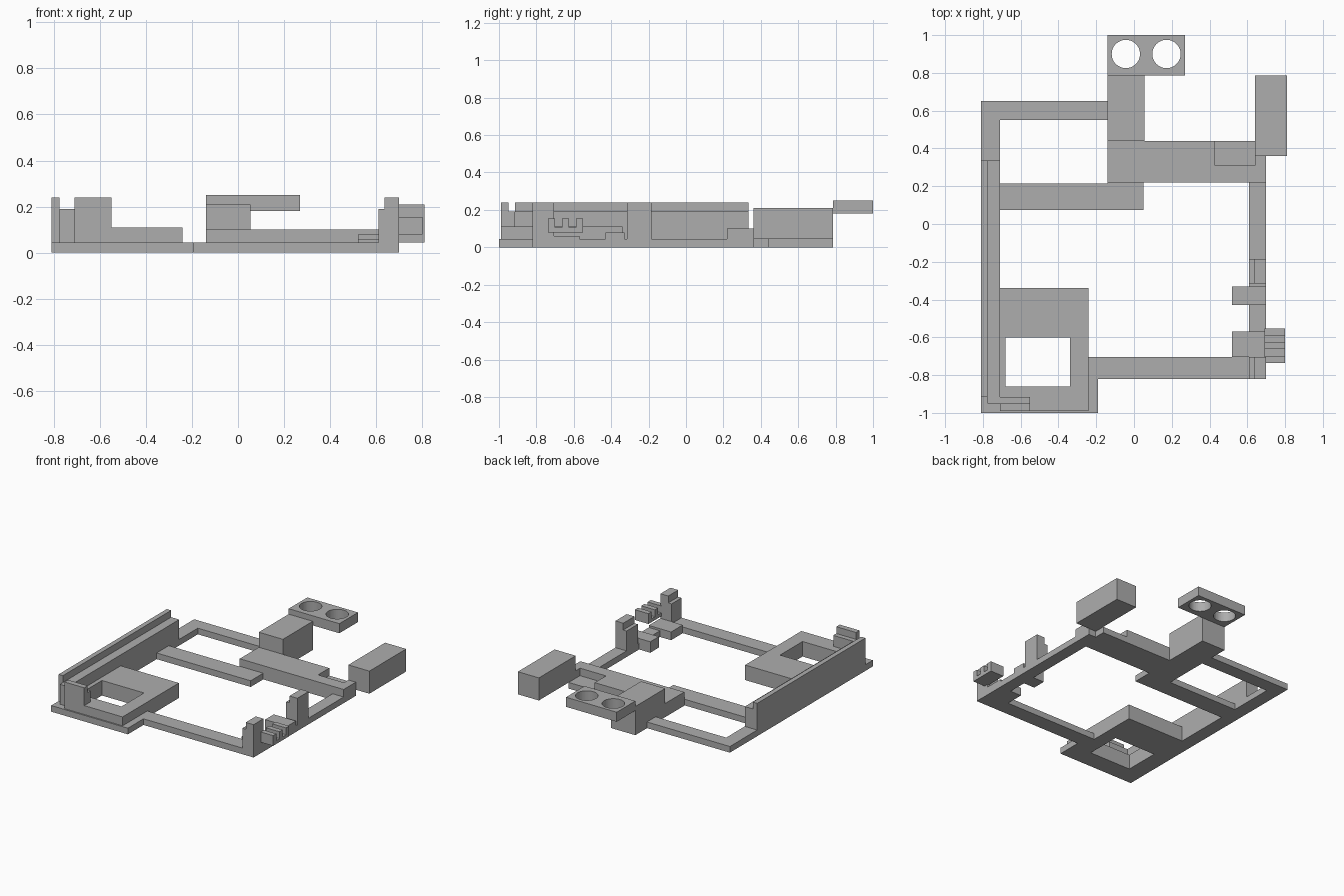
import bpy
import bmesh
from math import cos, sin, tau

default_cube = bpy.data.objects.get("Cube")
if default_cube:
    bpy.data.objects.remove(default_cube, do_unlink=True)

# Single plain grey material
GREY = (0.42, 0.42, 0.42, 1)
grey = bpy.data.materials.new("plain grey")
grey.use_nodes = True
grey.diffuse_color = GREY
shader = next(n for n in grey.node_tree.nodes if n.type == 'BSDF_PRINCIPLED')
shader.inputs["Base Color"].default_value = GREY

# Shared heights
FLOOR, RAIL_TOP, STEP_TOP, WALL_TOP, BLOCK_TOP = 0, .045, .19, .24, .21


def rectangle(left, right, front, back):
    return [(left, front), (right, front), (right, back), (left, back)]


def circle(x, y, radius, sides=48):
    return [(x + radius * cos(tau * i / sides), y + radius * sin(tau * i / sides))
            for i in range(sides)]


def prism(name, outline, bottom, top, holes=()):
    """Fill a flat outline, leaving its holes open, and raise it to a solid."""
    bm = bmesh.new()
    for loop in (outline, *holes):
        verts = [bm.verts.new((x, y, bottom)) for x, y in loop]
        for i, vert in enumerate(verts):
            bm.edges.new((verts[i - 1], vert))
    bmesh.ops.triangle_fill(bm, use_beauty=True, use_dissolve=False,
                            edges=bm.edges[:], normal=(0, 0, 1))
    raised = bmesh.ops.extrude_face_region(bm, geom=bm.faces[:])["geom"]
    moved = [item for item in raised if isinstance(item, bmesh.types.BMVert)]
    bmesh.ops.translate(bm, verts=moved, vec=(0, 0, top - bottom))
    bmesh.ops.recalc_face_normals(bm, faces=bm.faces[:])
    mesh = bpy.data.meshes.new(name)
    bm.to_mesh(mesh)
    bm.free()
    mesh.materials.append(grey)
    obj = bpy.data.objects.new(name, mesh)
    bpy.context.collection.objects.link(obj)
    return obj


def box(name, left, right, front, back, bottom, top):
    return prism(name, rectangle(left, right, front, back), bottom, top)


# Flat base frame with its rails, inner tabs and openings
tray_hole = rectangle(-.68, -.34, -.86, -.6)
rear_opening = rectangle(-.71, -.14, .215, .55)
main_opening = [(-.71, .075), (.05, .075), (.05, .22), (.61, .22),
                (.61, -.33), (.52, -.33), (.52, -.43), (.61, -.43),
                (.61, -.57), (.52, -.57), (.52, -.705), (-.24, -.705),
                (-.24, -.34), (-.71, -.34)]
frame_outline = [(-.81, -1), (-.19, -1), (-.19, -.82), (.7, -.82),
                 (.7, .36), (.64, .36), (.64, .44), (.055, .44),
                 (.055, .785), (-.14, .785), (-.14, .65), (-.81, .65)]
prism("base_frame", frame_outline, FLOOR, RAIL_TOP,
      [tray_hole, rear_opening, main_opening])

# Raised tray with a rectangular window
prism("tray", rectangle(-.71, -.24, -.99, -.34), RAIL_TOP, .11, [tray_hole])

# Long side wall: tall outer strip, lower inner step, short front return
box("wall_outer_strip", -.81, -.775, -.915, .335, RAIL_TOP, WALL_TOP)
step_outline = [(-.775, -.95), (-.55, -.95), (-.55, -.915),
                (-.71, -.915), (-.71, .335), (-.775, .335)]
prism("wall_inner_step", step_outline, RAIL_TOP, STEP_TOP)
box("front_return_wall", -.71, -.55, -.99, -.95, RAIL_TOP, WALL_TOP)

# Notched cross bar and the block behind it
bar_outline = [(-.14, .22), (.7, .22), (.7, .36), (.64, .36),
               (.64, .31), (.43, .31), (.43, .44), (-.14, .44)]
prism("cross_bar", bar_outline, RAIL_TOP, .1)
box("rear_block", -.14, .055, .44, .785, RAIL_TOP, BLOCK_TOP)

# Rear plate with two round holes
prism("holed_plate", rectangle(-.14, .27, .785, 1), .18, .25,
      [circle(x, .9, .075) for x in (-.043, .172)])

# Outboard block
box("side_block", .64, .81, .36, .785, RAIL_TOP, BLOCK_TOP)

# Stepped posts on the side rail
for place, front, back in (("front", -.82, -.705), ("rear", -.315, -.185)):
    box(place + "_post", .637, .7, front, back, RAIL_TOP, WALL_TOP)
    box(place + "_post_step", .61, .637, front, back, RAIL_TOP, STEP_TOP)

# Pads on the inner tabs
box("rear_tab_pad", .52, .7, -.43, -.33, RAIL_TOP, .08)
box("front_tab_pad", .52, .7, -.705, -.57, RAIL_TOP, .06)

# Small comb: a strip with three teeth
COMB_FRONT, TOOTH = -.737, .037
box("comb_strip", .69, .8, COMB_FRONT, COMB_FRONT + TOOTH * 5, .08, .105)
for i in range(3):
    start = COMB_FRONT + TOOTH * 2 * i
    box(f"comb_tooth_{i + 1}", .69, .8, start, start + TOOTH, .105, .155)
